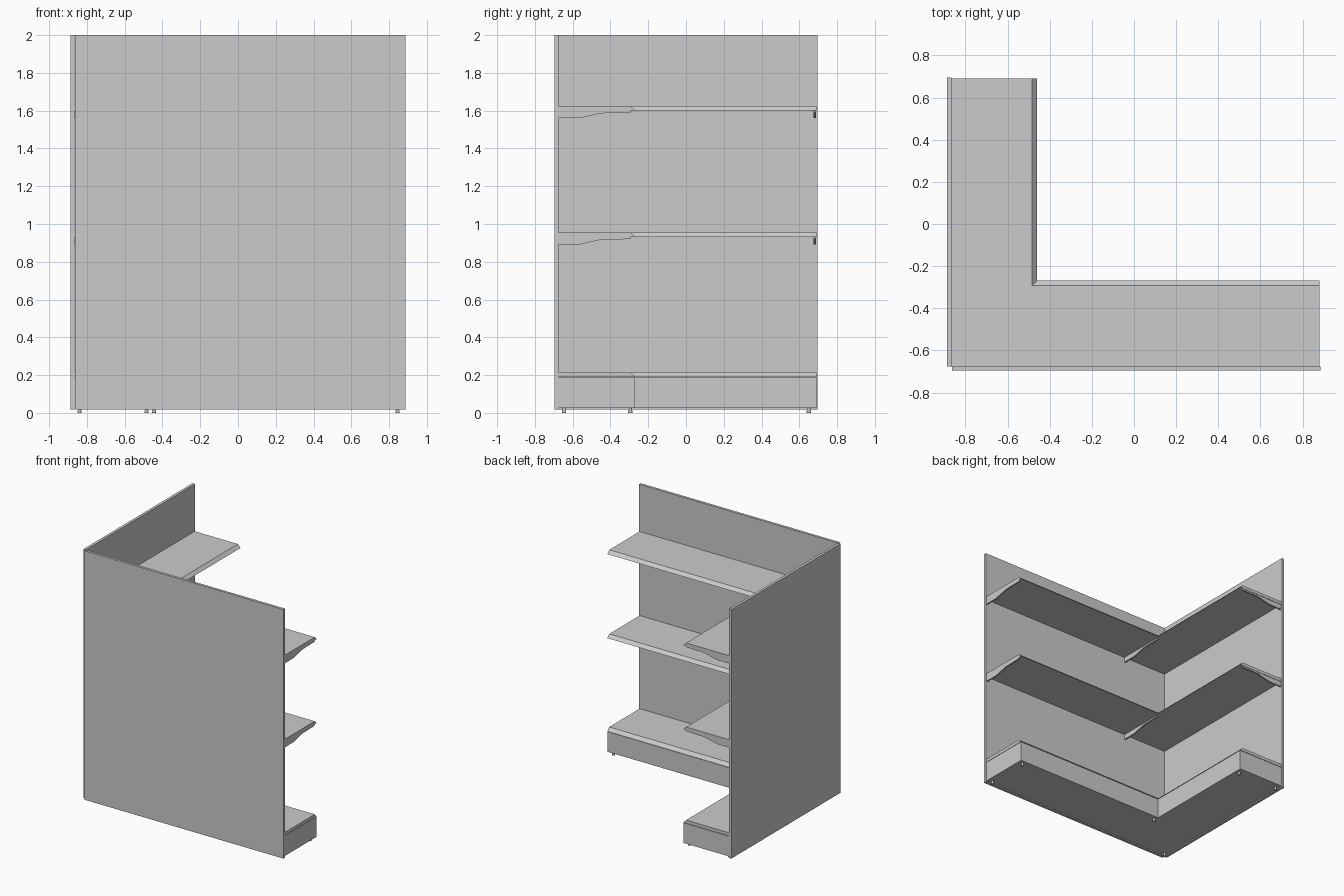
import bpy, bmesh
from mathutils import Vector

if "Cube" in bpy.data.objects:
    bpy.data.objects.remove(bpy.data.objects["Cube"])

# Key planes: inner wall faces, wing ends and shelf fronts
WX, WY = -0.865, -0.675
EX, EY = 0.881, 0.691
TX, TY = -0.485, -0.293      # front edge of flat shelf top
LX, LY = -0.461, -0.269      # outer edge of sloped lip


def loft(name, lower, upper):
    """Closed solid between two outlines with equal point counts."""
    bm = bmesh.new()
    a = [bm.verts.new(p) for p in lower]
    b = [bm.verts.new(p) for p in upper]
    n = len(a)
    bm.faces.new(a[::-1])
    bm.faces.new(b)
    for i in range(n):
        j = (i + 1) % n
        bm.faces.new((a[i], a[j], b[j], b[i]))
    bmesh.ops.recalc_face_normals(bm, faces=bm.faces)
    me = bpy.data.meshes.new(name)
    bm.to_mesh(me)
    bm.free()
    ob = bpy.data.objects.new(name, me)
    bpy.context.collection.objects.link(ob)
    return ob


def box(name, x0, x1, y0, y1, z0, z1):
    pts = [(x0, y0), (x1, y0), (x1, y1), (x0, y1)]
    return loft(name, [(x, y, z0) for x, y in pts], [(x, y, z1) for x, y in pts])


def ell(fx, fy, z):
    """L-shaped outline running along both walls."""
    return [(WX, WY, z), (EX, WY, z), (EX, fy, z), (fx, fy, z), (fx, EY, z), (WX, EY, z)]


def bracket(name, top, along_x, pos, thick=0.012):
    """Tapered support plate; reaches out from the wall by 0.38."""
    prof = [(0, -0.025), (0, -0.065), (0.11, -0.065), (0.225, -0.039),
            (0.38, -0.036), (0.38, -0.025)]
    if along_x:
        f = lambda t: [(WX + d, t, top + h) for d, h in prof]
    else:
        f = lambda t: [(t, WY + d, top + h) for d, h in prof]
    return loft(name, f(pos), f(pos + thick))


# Back panels
box("front_back_panel", -0.863, 0.886, -0.696, WY, 0.018, 2.0)
box("side_back_panel", -0.887, WX, WY, 0.696, 0.018, 2.0)

# Plinth
loft("base_plinth", ell(LX, LY, 0.027), ell(LX, LY, 0.187))

# Shelves with sloped front lip
for name, top in (("base_shelf", 0.215), ("middle_shelf", 0.956), ("upper_shelf", 1.625)):
    loft(name, ell(LX, LY, top - 0.025), ell(TX, TY, top))
    if name != "base_shelf":
        bracket(name + "_right_bracket", top, False, EX - 0.012)
        bracket(name + "_corner_bracket", top, False, TX)
        bracket(name + "_rear_bracket", top, True, EY - 0.015)

# Levelling feet
feet = [(-0.84, -0.645), (0.845, -0.645), (0.845, -0.295),
        (-0.445, -0.295), (-0.485, 0.65), (-0.84, 0.65)]
for i, (x, y) in enumerate(feet):
    for part, r, z0, z1 in (("pad", 0.011, 0.0, 0.012), ("stem", 0.008, 0.012, 0.03)):
        bpy.ops.mesh.primitive_cylinder_add(vertices=12, radius=r, depth=z1 - z0,
                                            location=Vector((x, y, (z0 + z1) / 2)))
        bpy.context.object.name = f"foot_{part}_{i + 1}"
